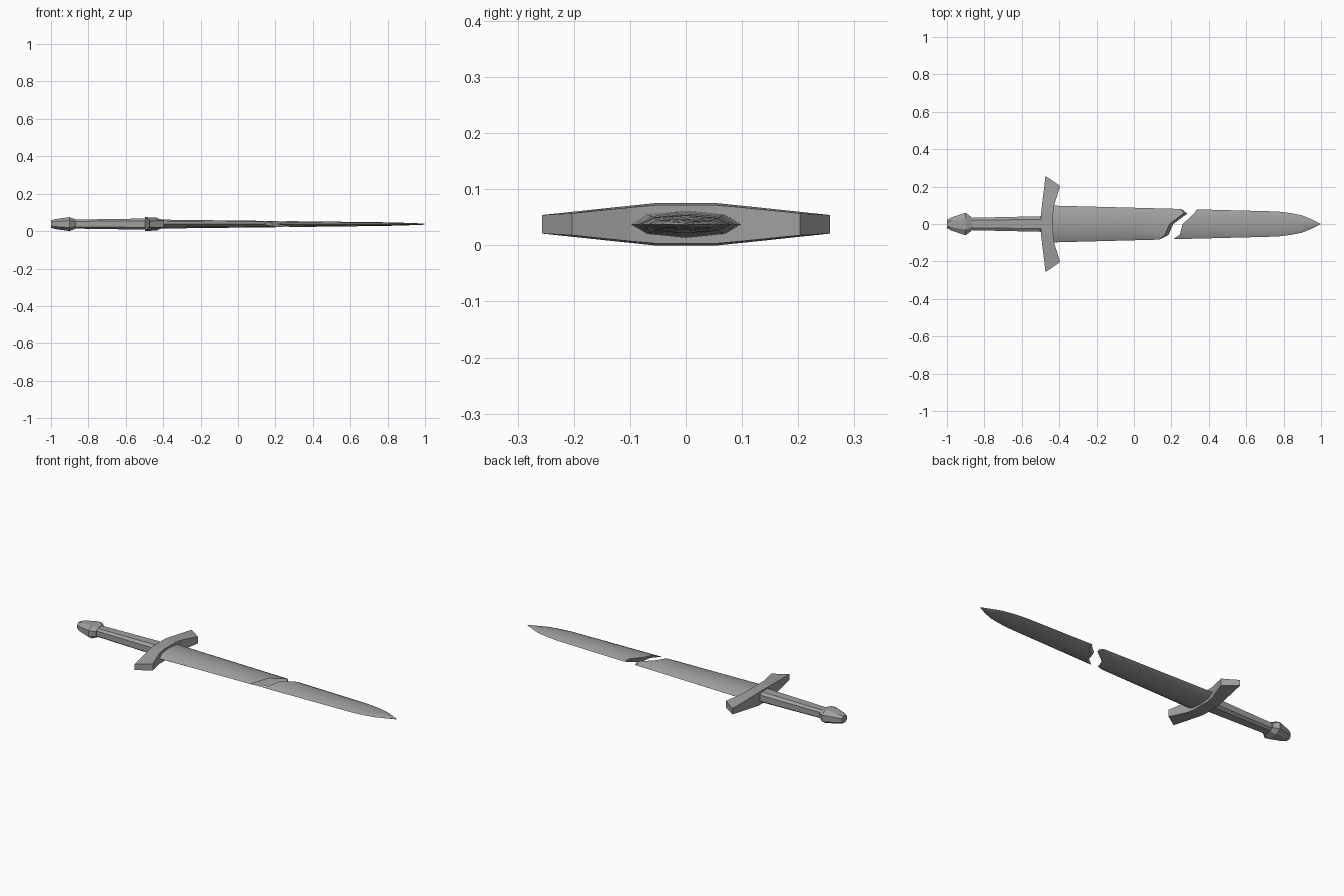
import bpy, bmesh, math

MID_Z = 0.0375

if "Cube" in bpy.data.objects:
    bpy.data.objects.remove(bpy.data.objects["Cube"])

steel = bpy.data.materials.new("grey_steel")
steel.use_nodes = True
steel.diffuse_color = (0.35, 0.35, 0.35, 1)
steel.node_tree.nodes["Principled BSDF"].inputs["Base Color"].default_value = (0.35, 0.35, 0.35, 1)


def loft(name, rings, caps=True, extra_faces=(), smooth=False):
    """Skin a list of equal rings of points; extra_faces index (ring, point)."""
    bm = bmesh.new()
    vs = [[bm.verts.new((x, y, z + MID_Z)) for x, y, z in ring] for ring in rings]
    n = len(vs[0])
    for a, b in zip(vs, vs[1:]):
        for i in range(n):
            j = (i + 1) % n
            bm.faces.new((a[i], a[j], b[j], b[i]))
    if caps:
        bm.faces.new(vs[0])
        bm.faces.new(vs[-1])
    for face in extra_faces:
        bm.faces.new([vs[r][p] for r, p in face])
    bmesh.ops.remove_doubles(bm, verts=bm.verts, dist=0.0002)
    bmesh.ops.recalc_face_normals(bm, faces=bm.faces)
    mesh = bpy.data.meshes.new(name)
    bm.to_mesh(mesh)
    bm.free()
    mesh.materials.append(steel)
    ob = bpy.data.objects.new(name, mesh)
    bpy.context.collection.objects.link(ob)
    if smooth:
        bpy.ops.object.select_all(action="DESELECT")
        ob.select_set(True)
        bpy.context.view_layer.objects.active = ob
        bpy.ops.object.shade_smooth_by_angle(angle=math.radians(30))
    return ob


def octagon(x, w, h, flat=0.5):
    """Chamfered rectangle across the handle axis."""
    quarter = [(w, h * flat), (w * flat, h)]
    pts = quarter + [(-y, z) for y, z in reversed(quarter)]
    pts += [(-y, -z) for y, z in pts]
    return [(x, y, z) for y, z in pts]


# Pommel and grip
loft("pommel", [octagon(-1.0, 0.022, 0.02), octagon(-0.975, 0.036, 0.027),
                octagon(-0.9, 0.06, 0.037), octagon(-0.87, 0.038, 0.026)])
loft("grip", [octagon(-0.88, 0.033, 0.024, 0.6), octagon(-0.48, 0.042, 0.03, 0.6)])

# Crossguard: (rear x, rear y, rear half height, front x, front y, front half height)
half_guard = [(-0.497, 0.057, 0.0375, -0.432, 0.055, 0.034),
              (-0.49, 0.12, 0.031, -0.427, 0.1, 0.030),
              (-0.473, 0.257, 0.0165, -0.395, 0.203, 0.0195)]
guard_rings = []
for side, stations in ((-1, reversed(half_guard)), (1, half_guard)):
    for rx, ry, rh, fx, fy, fh in stations:
        guard_rings.append([(rx, side * ry, -rh), (fx, side * fy, -fh),
                            (fx, side * fy, fh), (rx, side * ry, rh)])
loft("crossguard", guard_rings)

# Blade cross-section: spread across the width, and thickness at each column
columns = [1, 0.7, 0, -0.7, -1]
thick = [0, 0.72, 1, 0.72, 0]


def blade_ring(xs, width=None, slant=0.0):
    """Blade section; xs holds one x per column, slant moves the underside."""
    top, under = [], []
    for x, c, t in zip(xs, columns, thick):
        w = 0.087 - 0.026 * x if width is None else width
        h = (0.019 - 0.0117 * x) * t
        if width is not None:
            h *= 0.4 + 0.6 * width / 0.067
        top.append((x, c * w, h))
        under.append((x + (slant if t else 0), c * w, -h))
    return top + under[-2:0:-1]


def break_faces(ring):
    """Jagged end surface joining each upper column to the one below it."""
    return [[(ring, p) for p in f] for f in ((0, 1, 7), (1, 2, 6, 7), (2, 3, 5, 6), (3, 4, 5))]


break_lower = [0.255, 0.265, 0.19, 0.165, 0.135]
break_upper = [0.335, 0.32, 0.26, 0.245, 0.21]

loft("blade_base", [blade_ring([-0.46] * 5), blade_ring([0.0] * 5),
                    blade_ring(break_lower, slant=0.02)],
     caps=False, extra_faces=break_faces(2) + [[(0, i) for i in range(8)]], smooth=True)

tip = [(0.77, 0.067), (0.84, 0.058), (0.9, 0.046), (0.95, 0.025), (0.998, 0.001)]
loft("blade_tip", [blade_ring(break_upper, slant=0.02), blade_ring([0.5] * 5)]
     + [blade_ring([x] * 5, w) for x, w in tip],
     caps=False, extra_faces=break_faces(0) + [[(6, i) for i in range(8)]], smooth=True)
